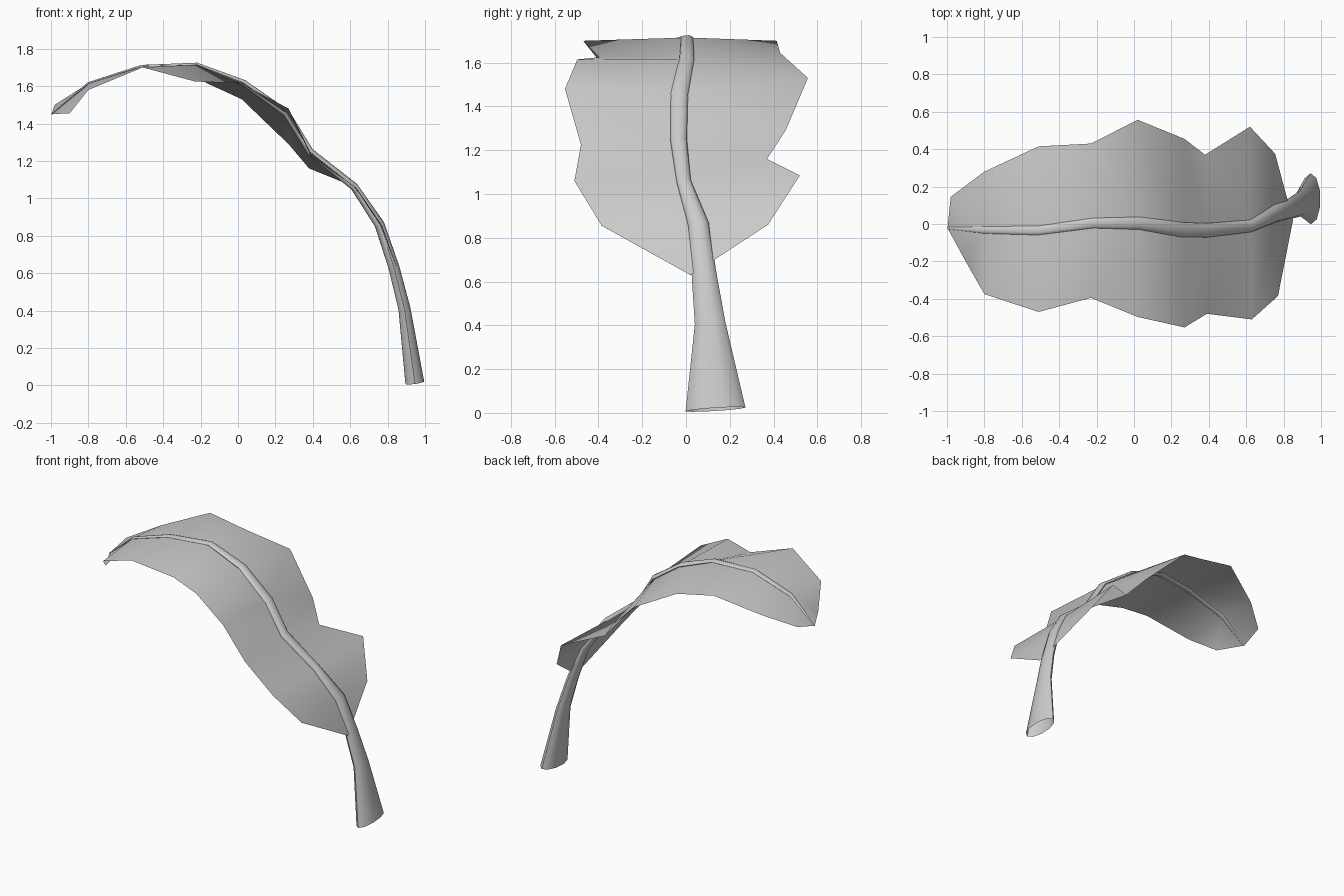
import bpy, math
from mathutils import Vector

if "Cube" in bpy.data.objects:
    bpy.data.objects.remove(bpy.data.objects["Cube"])


def make_mesh(name, verts, faces, angle):
    me = bpy.data.meshes.new(name)
    me.from_pydata(verts, [], faces)
    ob = bpy.data.objects.new(name, me)
    bpy.context.collection.objects.link(ob)
    bpy.ops.object.select_all(action='DESELECT')
    bpy.context.view_layer.objects.active = ob
    ob.select_set(True)
    bpy.ops.object.shade_smooth_by_angle(angle=math.radians(angle))
    return ob


# stem and midrib: centre x, y, z, half width, half thickness
RIB = [(.945, .135, .016, .137, .053), (.89, .11, .41, .07, .034),
       (.834, .083, .63, .057, .031), (.757, .057, .86, .048, .028),
       (.622, -.011, 1.062, .033, .022), (.385, -.034, 1.25, .038, .02),
       (.26, -.031, 1.455, .04, .02), (.03, .004, 1.618, .034, .017),
       (-.22, .005, 1.715, .027, .011), (-.515, -.035, 1.706, .024, .008),
       (-.8, -.032, 1.615, .019, .007), (-.997, -.022, 1.45, .005, .003)]
SIDES = 10
centres = [Vector(p[:3]) for p in RIB]
verts, faces = [], []
for i, p in enumerate(RIB):
    t = (centres[min(i + 1, len(RIB) - 1)] - centres[max(i - 1, 0)]).normalized()
    side = Vector((0, 1, 0))
    side = (side - t * side.dot(t)).normalized()
    up = t.cross(side)
    for k in range(SIDES):
        a = 2 * math.pi * k / SIDES
        verts.append(centres[i] + side * p[3] * math.cos(a) + up * p[4] * math.sin(a))
for i in range(len(RIB) - 1):
    for k in range(SIDES):
        a, b = i * SIDES + k, i * SIDES + (k + 1) % SIDES
        faces.append((a, b, b + SIDES, a + SIDES))
make_mesh("stem", verts, faces, 60)

# blade: edge points on the back (+y) and front (-y) sides, base to tip
BACK = [(.82, .13, .70), (.755, .375, .86), (.62, .52, 1.085), (.38, .37, 1.16),
        (.27, .455, 1.29), (.02, .557, 1.53), (-.23, .43, 1.645),
        (-.51, .415, 1.70), (-.8, .28, 1.585), (-.98, .145, 1.5)]
FRONT = [(.85, .02, .63), (.77, -.385, .855), (.63, -.51, 1.06), (.39, -.48, 1.225),
         (.27, -.553, 1.48), (.02, -.497, 1.615), (-.23, -.395, 1.625),
         (-.51, -.47, 1.70), (-.8, -.375, 1.58), (-.9, -.2, 1.455)]
mid = [(.835, .075, .665)] + [tuple(c) for c in centres[3:]]
n = len(mid)
faces = []
for i in range(n - 1):
    faces.append((i, i + 1, n + i + 1, n + i))
    faces.append((i, 2 * n + i, 2 * n + i + 1, i + 1))
make_mesh("leaf_blade", mid + BACK + FRONT, faces, 60)
